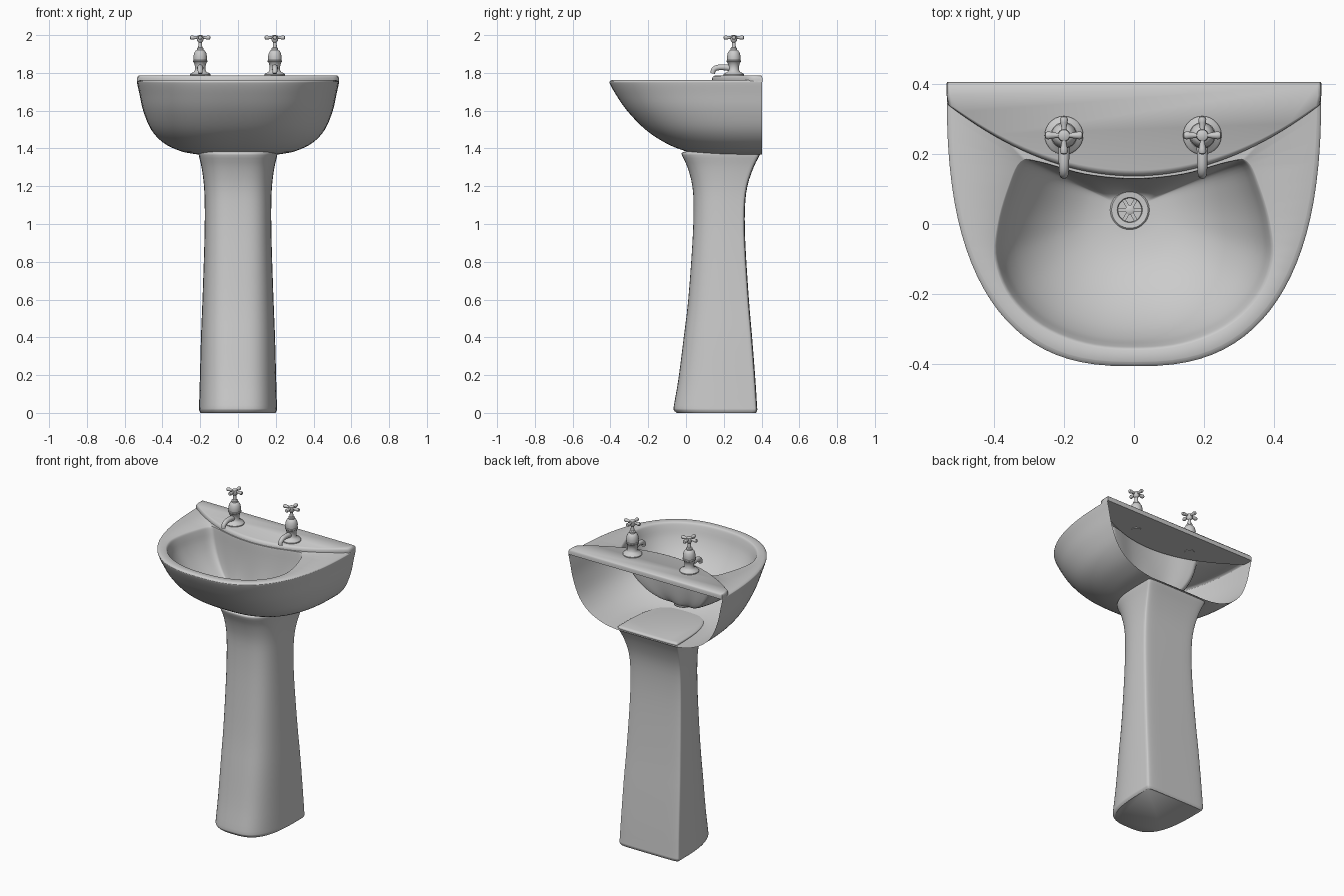
import bpy, bmesh, math
from math import sin, cos, pi

if "Cube" in bpy.data.objects:
    bpy.data.objects.remove(bpy.data.objects["Cube"])


def finish(name, bm, angle=40):
    bmesh.ops.recalc_face_normals(bm, faces=bm.faces)
    me = bpy.data.meshes.new(name)
    bm.to_mesh(me)
    bm.free()
    ob = bpy.data.objects.new(name, me)
    bpy.context.collection.objects.link(ob)
    bpy.ops.object.select_all(action='DESELECT')
    ob.select_set(True)
    bpy.context.view_layer.objects.active = ob
    bpy.ops.object.shade_smooth_by_angle(angle=math.radians(angle))
    return ob


def spline(pts, n, closed=False):
    """Smooth curve through points of any dimension."""
    out, k = [], len(pts)
    for i in range(k if closed else k - 1):
        ids = [(i + j) % k if closed else min(max(i + j, 0), k - 1) for j in (-1, 0, 1, 2)]
        a, b, c, d = [pts[j] for j in ids]
        for s in range(n):
            t = s / n
            out.append(tuple(.5 * (2 * q + (r - p) * t + (2 * p - 5 * q + 4 * r - u) * t * t
                                   + (3 * q - p - 3 * r + u) * t ** 3)
                             for p, q, r, u in zip(a, b, c, d)))
    return out if closed else out + [pts[-1]]


def u_curve(w, front, back, n, z, count=48):
    """Superelliptic U running from +x round the front to -x."""
    out = []
    for i in range(count + 1):
        c, s = cos(pi * i / count), max(sin(pi * i / count), 0)
        if i == count:
            s = 0
        out.append((math.copysign(w * abs(c) ** (2 / n), c), back - (back - front) * s ** (2 / n), z))
    return out


def loft(bm, rings, closed=True, caps=(False, False)):
    vs = [[bm.verts.new(p) for p in r] for r in rings]
    m = len(rings[0])
    for a, b in zip(vs, vs[1:]):
        for i in range(m if closed else m - 1):
            j = (i + 1) % m
            bm.faces.new((a[i], a[j], b[j], b[i]))
    if caps[0]:
        bm.faces.new(vs[0])
    if caps[1]:
        bm.faces.new(vs[-1])
    return vs


def lathe(bm, prof, place, sides=28, caps=(True, True)):
    """Turn (radius, height) points; place maps local xyz to world."""
    loft(bm, [[place(r * cos(2 * pi * i / sides), r * sin(2 * pi * i / sides), h)
               for i in range(sides)] for r, h in prof], True, caps)


# basin: outer shell open at the back, flat rim and bowl in one skin
RIM = 1.762
DX, DY = -.012, .04
bm = bmesh.new()
shell = spline([(.522, -.393, RIM), (.533, -.403, 1.756), (.534, -.404, 1.745), (.522, -.374, 1.69),
                (.502, -.312, 1.60), (.46, -.215, 1.50), (.395, -.11, 1.43),
                (.31, -.01, 1.388), (.24, .07, 1.372), (.19, .15, 1.367)], 4)
outer = loft(bm, [u_curve(w, f, .403, 2.6, z) for w, f, z in shell], False, (False, True))[0]
half = [(.14, -.346), (.265, -.295), (.355, -.21), (.397, -.105), (.39, 0), (.36, .105),
        (.325, .178), (.27, .178), (.14, .143)]
outline = spline([(0, -.36)] + half + [(0, .13)] + [(-x, y) for x, y in reversed(half)], 5, True)
rings = []
for s, z in spline([(1, RIM), (.98, 1.755), (.955, 1.73), (.91, 1.68), (.82, 1.62), (.68, 1.56),
                    (.5, 1.508), (.3, 1.472), (.12, 1.456), (0, 1.452)], 3):
    ring = []
    for x, y in outline:
        a = math.atan2(y - DY, x - DX)
        cx, cy = DX + .045 * cos(a), DY + .045 * sin(a)
        ring.append((cx + (x - cx) * s, cy + (y - cy) * s, z))
    rings.append(ring)
inner = loft(bm, rings)[0]
edges = [bm.edges.new((outer[0], outer[-1]))]
edges += [bm.edges.get(p) for p in zip(outer, outer[1:])]
edges += [bm.edges.get((inner[i - 1], inner[i])) for i in range(len(inner))]
bmesh.ops.triangle_fill(bm, use_beauty=True, use_dissolve=False, edges=edges, normal=(0, 0, 1))
finish("basin", bm, 50)

# raised tap deck with a bowed front edge
bm = bmesh.new()
xs = [-.53 + 1.06 * i / 40 for i in range(41)]
deck = [(.535, .37), (.534, .405), (-.534, .405), (-.535, .37)] + [(x, .137 + .72 * x * x) for x in xs]
loft(bm, [[(x * k, .32 + (y - .32) * q, z) for x, y in deck] for k, q, z in
          ((1, 1, 1.752), (1, 1, 1.768), (.998, .985, 1.776), (.99, .95, 1.783), (.98, .91, 1.786))],
     True, (True, True))
finish("tap_deck", bm, 50)

# pedestal: half-width, front, back, height
bm = bmesh.new()
rings = []
for w, f, b, z in spline([(.198, -.05, .37, 0), (.206, -.064, .377, .015), (.206, -.064, .376, .04),
                          (.202, -.04, .367, .18), (.196, -.012, .35, .4), (.188, .012, .333, .6),
                          (.178, .034, .314, .9), (.176, .04, .312, 1.08), (.18, .034, .325, 1.2),
                          (.193, .008, .358, 1.3), (.208, -.022, .39, 1.365),
                          (.205, -.018, .389, 1.379), (.19, -.002, .376, 1.384)], 3):
    rings.append(u_curve(w, f, b - .025, 3.1, z, 40) + u_curve(w, b, b - .025, 6, z, 24)[-2:0:-1])
loft(bm, rings, True, (True, True))
finish("pedestal", bm, 50)

# waste: flange with a recessed grating of spokes round a hub
bm = bmesh.new()
place = lambda x, y, z: (DX + x, DY + y, z)
lathe(bm, [(.056, 1.448), (.056, 1.454), (.052, 1.458), (.036, 1.456), (.034, 1.453), (.034, 1.438)],
      place, 36, (False, True))
lathe(bm, [(.013, 1.438), (.013, 1.452), (.010, 1.454)], place, 16)
for k in range(6):
    a = k * pi / 3
    r, t = (cos(a), sin(a)), (-sin(a) * .005, cos(a) * .005)
    loft(bm, [[place(r[0] * d + t[0] * s, r[1] * d + t[1] * s, z)
               for s, z in ((-1, 1.439), (1, 1.439), (1, 1.452), (-1, 1.452))] for d in (.01, .035)],
         True, (True, True))
finish("drain", bm)

# pair of pillar taps
BODY = [(.028, 1.748), (.028, 1.785), (.055, 1.785), (.055, 1.791), (.049, 1.798), (.035, 1.804),
        (.028, 1.814), (.028, 1.835), (.033, 1.855), (.038, 1.859), (.038, 1.865), (.035, 1.868),
        (.036, 1.885), (.032, 1.905), (.024, 1.918), (.018, 1.921), (.018, 1.931), (.011, 1.935),
        (.009, 1.962), (.016, 1.97), (.018, 1.985), (.016, 1.996), (.008, 2.0)]
ARM = [(.008, 0), (.007, .02), (.010, .036), (.0115, .045), (.009, .052), (.004, .054)]
for side, tx in (("left", -.2), ("right", .195)):
    ty = .253
    bm = bmesh.new()
    lathe(bm, BODY, lambda x, y, z: (tx + x, ty + y, z))
    # curved spout
    path = spline([(0, 1.822), (-.045, 1.829), (-.085, 1.828), (-.106, 1.817), (-.112, 1.797)], 5)
    rings = []
    for i, (y, z) in enumerate(path):
        a, b = path[max(i - 1, 0)], path[min(i + 1, len(path) - 1)]
        ang = math.atan2(b[1] - a[1], b[0] - a[0])
        r = .017 - .005 * i / len(path)
        rings.append([(tx + r * cos(q), ty + y - r * sin(q) * sin(ang), z + r * sin(q) * cos(ang))
                      for q in [2 * pi * j / 16 for j in range(16)]])
    loft(bm, rings, True, (True, True))
    finish(side + "_tap", bm)
    # cross handle
    bm = bmesh.new()
    for k in range(4):
        c, s = round(cos(k * pi / 2)), round(sin(k * pi / 2))
        lathe(bm, ARM, lambda x, y, h: (tx + c * h - s * x, ty + s * h + c * x, 1.987 + y), 14)
    finish(side + "_tap_handle", bm)
